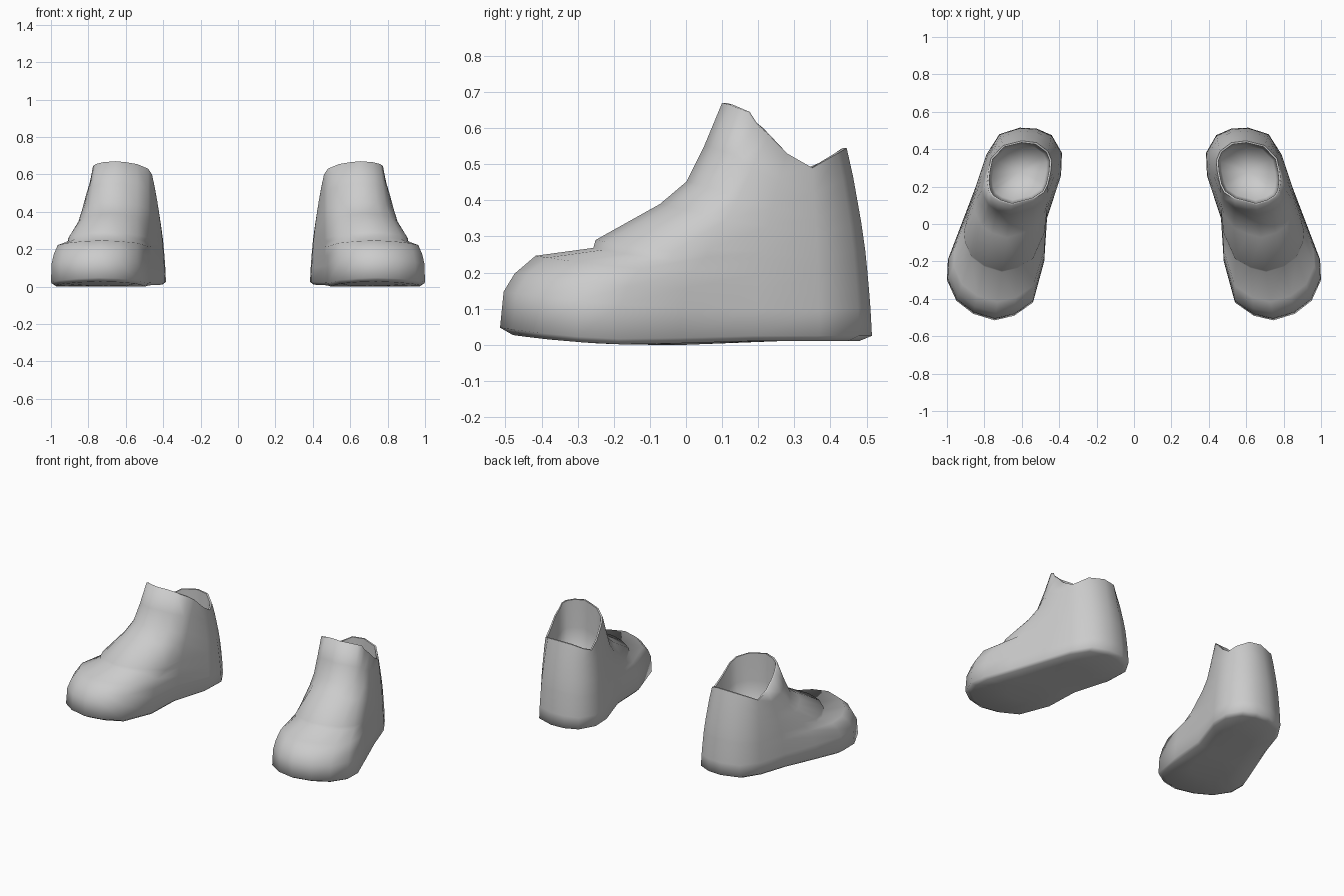
import bpy, bmesh

cube = bpy.data.objects.get("Cube")
if cube:
    bpy.data.objects.remove(cube, do_unlink=True)

# One plain colour
grey = bpy.data.materials.new("plain grey")
grey.use_nodes = True
colour = (0.6, 0.6, 0.6, 1)
grey.diffuse_color = colour
grey.node_tree.nodes["Principled BSDF"].inputs["Base Color"].default_value = colour

# Sole edge (x, y) paired with collar edge (x, y, z), from the toe round the outside
OUTLINE = [
    (.745, -.515, .655, .10, .67), (.86, -.48, .72, .12, .665),
    (.95, -.41, .76, .145, .655), (1.0, -.30, .775, .17, .645),
    (.995, -.19, .78, .19, .615), (.93, -.02, .785, .23, .58),
    (.85, .19, .78, .28, .53), (.79, .37, .765, .35, .49),
    (.72, .48, .70, .42, .53), (.61, .515, .60, .445, .545),
    (.52, .51, .52, .435, .54), (.44, .475, .46, .39, .51),
    (.385, .38, .44, .34, .49), (.39, .26, .445, .28, .53),
    (.465, .03, .46, .21, .60), (.48, -.20, .48, .17, .63),
    (.54, -.42, .54, .13, .655), (.64, -.49, .60, .115, .665),
]

# Profiles from sole to collar: (inward travel, rise)
FOREFOOT = [(0, 0), (.016, .16), (.065, .24), (.16, .32), (.42, .355),
            (.43, .39), (.72, .55), (.84, .65), (.92, .81), (1, 1)]
HEEL = [(0, 0), (.06, .15), (.12, .25), (.18, .34), (.24, .42),
        (.27, .46), (.42, .6), (.55, .7), (.75, .85), (1, 1)]


def mix(a, b, t):
    return a + (b - a) * t


def sole_height(y):
    """Gentle toe spring and a slightly raised heel."""
    if y < -.1:
        return .03 * ((-.1 - y) / .4) ** 2
    return .01 * min(1, (y + .1) / .2)


def shell_ring(level):
    """Ring of the upper, blending the forefoot and heel profiles."""
    ring = []
    for sx, sy, cx, cy, cz in OUTLINE:
        w = max(0, min(1, (.1 - sy) / .35))
        t = mix(HEEL[level][0], FOREFOOT[level][0], w)
        rise = mix(HEEL[level][1], FOREFOOT[level][1], w)
        base = sole_height(sy) + .015
        ring.append((mix(sx, cx, t), mix(sy, cy, t), mix(base, cz, rise)))
    return ring


def sole_ring(scale):
    return [(mix(.67, p[0], scale), mix(0, p[1], scale),
             sole_height(p[1] * scale)) for p in OUTLINE]


def lining_ring(scale, depth):
    """Ring inside the ankle opening, sinking towards the foot bed."""
    return [(mix(.61, p[2], scale), mix(.28, p[3], scale),
             mix(p[4], .22, depth)) for p in OUTLINE]


def build_shoe(name, side):
    bm = bmesh.new()
    rings = [sole_ring(.5), sole_ring(.93)]
    rings += [shell_ring(k) for k in range(len(HEEL))]
    rings += [lining_ring(.94, 0), lining_ring(.92, .4), lining_ring(.85, .85)]
    loops = [[bm.verts.new((side * x, y, z)) for x, y, z in r] for r in rings]
    n = len(OUTLINE)
    for low, high in zip(loops, loops[1:]):
        for i in range(n):
            j = (i + 1) % n
            bm.faces.new((low[i], low[j], high[j], high[i]))
    # Close the sole and the foot bed
    caps = ((loops[0], (.67, 0, 0)), (loops[-1], (.61, .28, .22)))
    for loop, (x, y, z) in caps:
        centre = bm.verts.new((side * x, y, z))
        for i in range(n):
            bm.faces.new((loop[i], loop[(i + 1) % n], centre))
    bmesh.ops.recalc_face_normals(bm, faces=bm.faces)
    mesh = bpy.data.meshes.new(name)
    bm.to_mesh(mesh)
    bm.free()
    mesh.materials.append(grey)
    shoe = bpy.data.objects.new(name, mesh)
    bpy.context.collection.objects.link(shoe)
    bpy.ops.object.select_all(action='DESELECT')
    shoe.select_set(True)
    bpy.context.view_layer.objects.active = shoe
    bpy.ops.object.shade_smooth_by_angle(angle=1.25)


build_shoe("left_shoe", 1)
build_shoe("right_shoe", -1)
